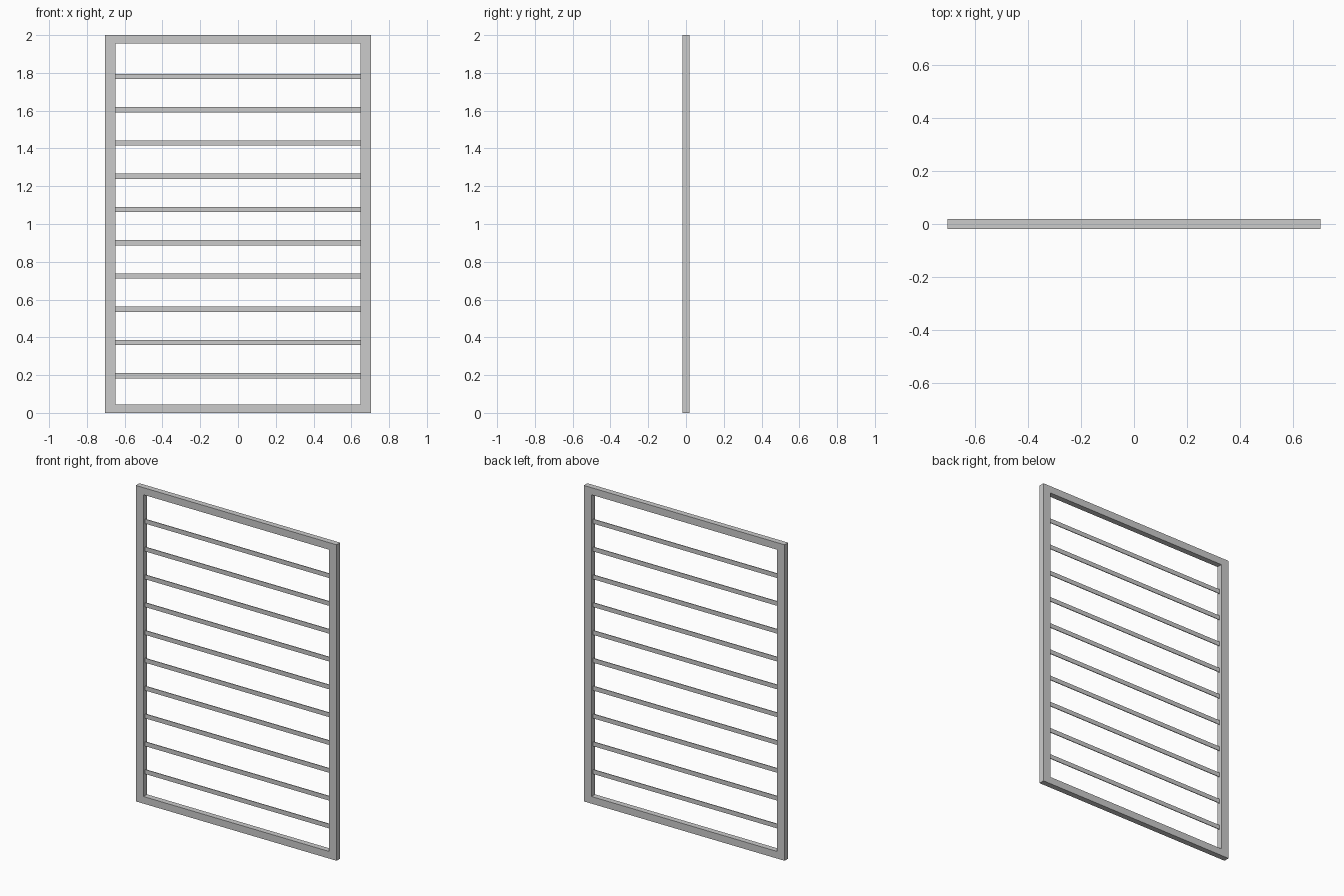
import bpy, bmesh

if "Cube" in bpy.data.objects:
    bpy.data.objects.remove(bpy.data.objects["Cube"])

W, H, D = 0.703, 2.0, 0.036          # half width, height, depth
IN_X, IN_Z0, IN_Z1 = 0.649, 0.045, 1.955


def finish(name, bm):
    bmesh.ops.recalc_face_normals(bm, faces=bm.faces)
    me = bpy.data.meshes.new(name)
    bm.to_mesh(me)
    bm.free()
    ob = bpy.data.objects.new(name, me)
    bpy.context.collection.objects.link(ob)
    return ob


# Outer frame: one seamless rectangular ring, extruded through its depth
bm = bmesh.new()


def loop(x, z0, z1):
    pts = ((-x, z0), (x, z0), (x, z1), (-x, z1))
    return [bm.verts.new((px, -D / 2, pz)) for px, pz in pts]


outer, inner = loop(W, 0, H), loop(IN_X, IN_Z0, IN_Z1)
ring = [bm.faces.new((outer[i], outer[(i + 1) % 4], inner[(i + 1) % 4], inner[i]))
        for i in range(4)]
ext = bmesh.ops.extrude_face_region(bm, geom=ring, use_keep_orig=True)
moved = [g for g in ext["geom"] if isinstance(g, bmesh.types.BMVert)]
bmesh.ops.translate(bm, verts=moved, vec=(0, D, 0))
finish("frame", bm)

# Horizontal bars: thin flat strips set in the middle of the frame's depth
for i in range(10):
    bm = bmesh.new()
    bmesh.ops.create_cube(bm, size=1)
    bmesh.ops.scale(bm, verts=bm.verts, vec=(2 * IN_X, 0.005, 0.028))
    bar = finish(f"bar_{i + 1}", bm)
    bar.location = (0, 0, 0.196 + i * 0.1761)
